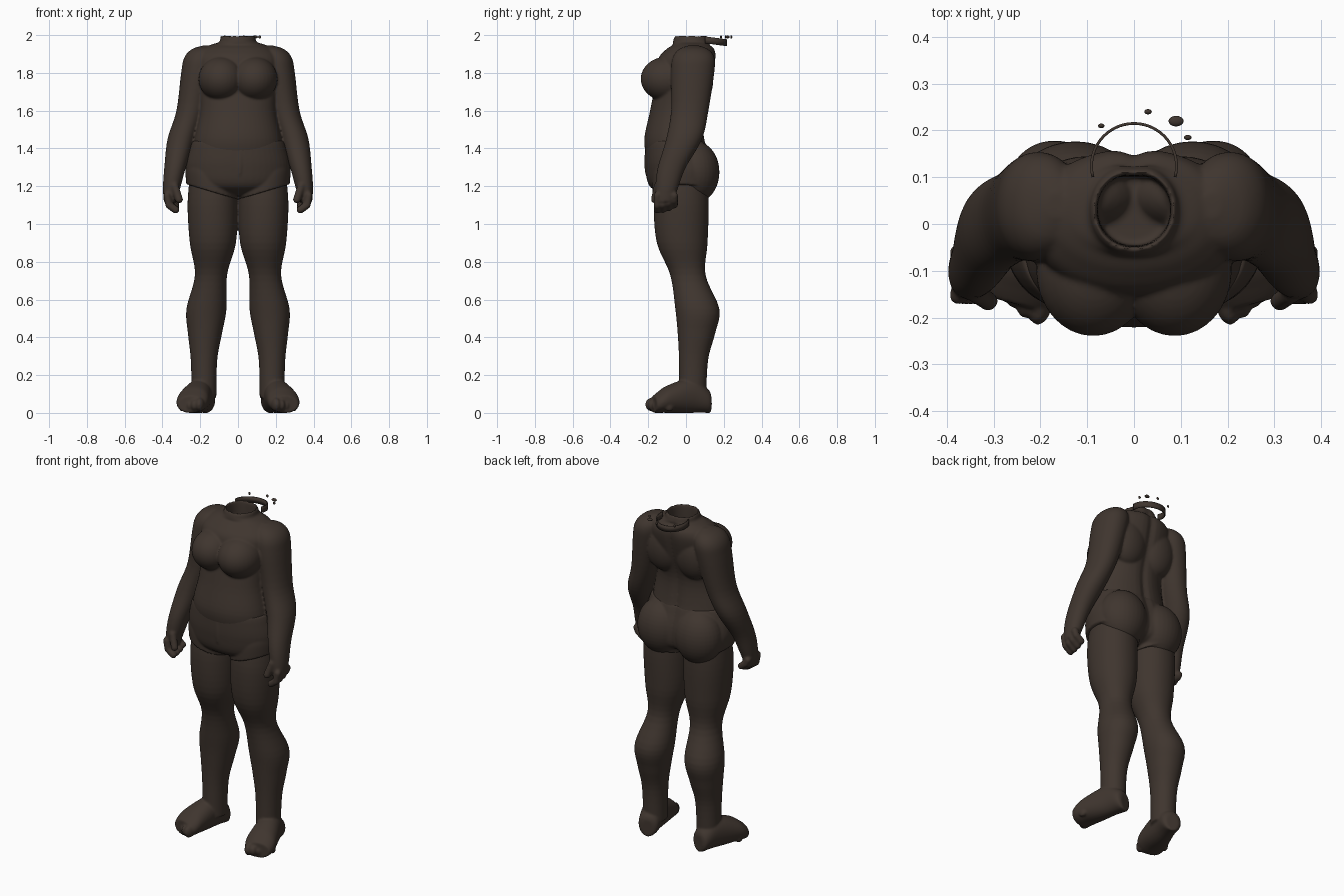
import bpy, bmesh
from math import sin, cos, pi, exp, radians, copysign
from mathutils import Matrix, Vector

cube = bpy.data.objects.get("Cube")
if cube:
    bpy.data.objects.remove(cube, do_unlink=True)

skin = bpy.data.materials.new("dark brown")
skin.use_nodes = True
skin.diffuse_color = (.05, .036, .028, 1)
shader = skin.node_tree.nodes["Principled BSDF"]
shader.inputs["Base Color"].default_value = skin.diffuse_color
shader.inputs["Roughness"].default_value = .8


def spline(before, start, end, after, t):
    """Smooth blend between two neighbouring rings."""
    result = []
    for p, q, r, s in zip(before, start, end, after):
        bend = 2 * p - 5 * q + 4 * r - s
        twist = 3 * q - p - 3 * r + s
        result.append(q + (r - p) * t / 2 + bend * t * t / 2 + twist * t ** 3 / 2)
    return result


def loft(bm, rings, matrix=Matrix(), groove=0, tilt=0, segments=48, steps=5):
    """Closed skin through rings of (x, y, z, half width, depth ratio)."""
    padded = [rings[0], *rings, rings[-1]]
    path = [spline(*padded[i:i + 4], step / steps)
            for i in range(len(rings) - 1) for step in range(steps)]
    path.append(rings[-1])
    loops = []
    for x, y, z, width, ratio in path:
        loop = []
        for i in range(segments):
            angle = 2 * pi * i / segments
            across, along = [copysign(abs(value) ** .95, value)
                             for value in (cos(angle), sin(angle))]
            px, py = width * across, width * ratio * along
            if along > 0:
                py -= groove * width * exp(-(px / .025) ** 2)
            loop.append(bm.verts.new(matrix @ Vector((x + px, y + py, z + tilt * px))))
        loops.append(loop)
    for lower, upper in zip(loops, loops[1:]):
        for i in range(segments):
            j = (i + 1) % segments
            bm.faces.new((lower[i], lower[j], upper[j], upper[i]))
    bm.faces.new(loops[0][::-1])
    bm.faces.new(loops[-1])


def limb(bm, rings, ratio, **options):
    loft(bm, [(*ring, ratio) for ring in rings], **options)


def ball(bm, center, radii, matrix=Matrix()):
    place = matrix @ Matrix.Translation(center) @ Matrix.Diagonal((*radii, 1))
    bmesh.ops.create_uvsphere(bm, u_segments=32, v_segments=20, radius=1, matrix=place)


def digit(bm, points, radius):
    """Chain of overlapping balls along a short path."""
    for start, end in zip(points, points[1:]):
        for step in range(6):
            ball(bm, Vector(start).lerp(Vector(end), step / 5), (radius, radius, radius))


def mirror(bm):
    copy = bmesh.ops.duplicate(bm, geom=bm.verts[:] + bm.edges[:] + bm.faces[:])
    verts = [item for item in copy["geom"] if isinstance(item, bmesh.types.BMVert)]
    bmesh.ops.scale(bm, vec=(-1, 1, 1), verts=verts)


def finish(bm, name, blend=0):
    """Make the object; blend is the number of softening passes after merging."""
    bmesh.ops.recalc_face_normals(bm, faces=bm.faces[:])
    mesh = bpy.data.meshes.new(name)
    bm.to_mesh(mesh)
    bm.free()
    mesh.materials.append(skin)
    mesh.shade_smooth()
    part = bpy.data.objects.new(name, mesh)
    bpy.context.collection.objects.link(part)
    if blend:
        remesh = part.modifiers.new("blend", "REMESH")
        remesh.mode = "VOXEL"
        remesh.voxel_size = .0065
        remesh.use_smooth_shade = True
        soften = part.modifiers.new("soften", "SMOOTH")
        soften.factor = .5
        soften.iterations = blend
    return part


# Arms, from shoulder to knuckles
bm = bmesh.new()
limb(bm, [(.165, .04, 1.945, .02), (.185, .04, 1.925, .06), (.2, .04, 1.88, .085),
          (.213, .035, 1.8, .088), (.25, .02, 1.6, .076), (.3, -.01, 1.45, .073),
          (.333, -.075, 1.3, .057), (.35, -.1, 1.2, .047), (.36, -.11, 1.12, .034)], ratio=1.3)

# Curled fingers and thumb
for finger in range(4):
    y = -.152 + .03 * finger
    lift = .003 * finger ** 2
    digit(bm, [(.375, y, 1.15), (.365, y, 1.1 + lift), (.33, y, 1.075 + lift)], radius=.02)
digit(bm, [(.335, -.15, 1.2), (.312, -.165, 1.13)], radius=.021)

# Chest and shoulder blades
ball(bm, (.087, -.1, 1.768), (.122, .14, .118))
ball(bm, (.1, .06, 1.77), (.12, .085, .15))
mirror(bm)

# Trunk, running up into an open hollow neck
trunk = [(0, y, z, width, .7) for y, z, width in (
    (-.04, 1.35, .24), (-.06, 1.45, .23), (-.05, 1.6, .2), (-.015, 1.75, .21),
    (.005, 1.87, .22), (.025, 1.925, .185), (.03, 1.95, .14))]
neck = [(0, .03, z, width, 1) for z, width in (
    (1.963, .1), (1.987, .092), (1.987, .08), (1.86, .075))]
loft(bm, trunk + neck, groove=.07)
finish(bm, "upper_body", blend=5)

# Shorts: slanted leg openings and rounded seat
bm = bmesh.new()
limb(bm, [(.14, -.03, 1.32, .12), (.14, -.02, 1.25, .138), (.137, -.02, 1.17, .137)],
     ratio=1.15, tilt=.3)
ball(bm, (.125, .05, 1.275), (.143, .127, .163))
mirror(bm)
hips = [(0, y, z, width, .65) for y, z, width in (
    (-.055, 1.44, .24), (-.05, 1.4, .255), (-.035, 1.3, .277),
    (-.03, 1.2, .25), (-.03, 1.15, .12))]
loft(bm, hips, groove=.05)

# Fly fold
ball(bm, (.01, -.207, 1.33), (.014, .014, .08))
finish(bm, "shorts", blend=3)

# Legs, from hip to ankle
bm = bmesh.new()
limb(bm, [(.135, -.02, 1.25, .12), (.135, -.025, 1.1, .132), (.133, -.02, .9, .122),
          (.143, .01, .73, .085), (.167, .06, .55, .106), (.175, .055, .42, .09),
          (.18, .04, .28, .07), (.18, .035, .08, .065)], ratio=1.1)

# Feet, turned outward, lofted from heel to toes
turn = Matrix.Rotation(radians(15), 4, "Z")
foot = Matrix.Translation((.172, .128, 0)) @ turn @ Matrix.Rotation(radians(90), 4, "X")
loft(bm, [(0, height, reach, width, height / width) for reach, height, width in (
    (0, .05, .035), (.02, .065, .058), (.1, .09, .067), (.23, .073, .084),
    (.28, .057, .084), (.31, .045, .07))], matrix=foot)
for toe in range(5):
    size = .036 - .003 * toe
    ball(bm, (-.052 + .029 * toe, size + .008, .305 - .004 * toe ** 2),
         (size * .65, size, size), foot)
mirror(bm)
finish(bm, "legs", blend=3)

# Loose curved strap behind the neck
bm = bmesh.new()
rows = []
for step in range(33):
    angle = radians(-15 + 210 * step / 32)
    x, y = .094 * cos(angle), .124 + .094 * sin(angle)
    z = 1.97 - .13 * y
    rows.append([bm.verts.new((x, y, height)) for height in (z, z + .036)])
for left, right in zip(rows, rows[1:]):
    bm.faces.new((left[0], right[0], right[1], left[1]))
strap = finish(bm, "neck_strap")
strap.modifiers.new("thickness", "SOLIDIFY").thickness = .006

# Small loose scraps around the strap
bm = bmesh.new()
for x, y, size in ((-.07, .21, .007), (.03, .24, .008), (.09, .22, .016), (.115, .185, .008)):
    ball(bm, (x, y, 1.99), (size, size * .7, .008))
finish(bm, "loose_scraps")
